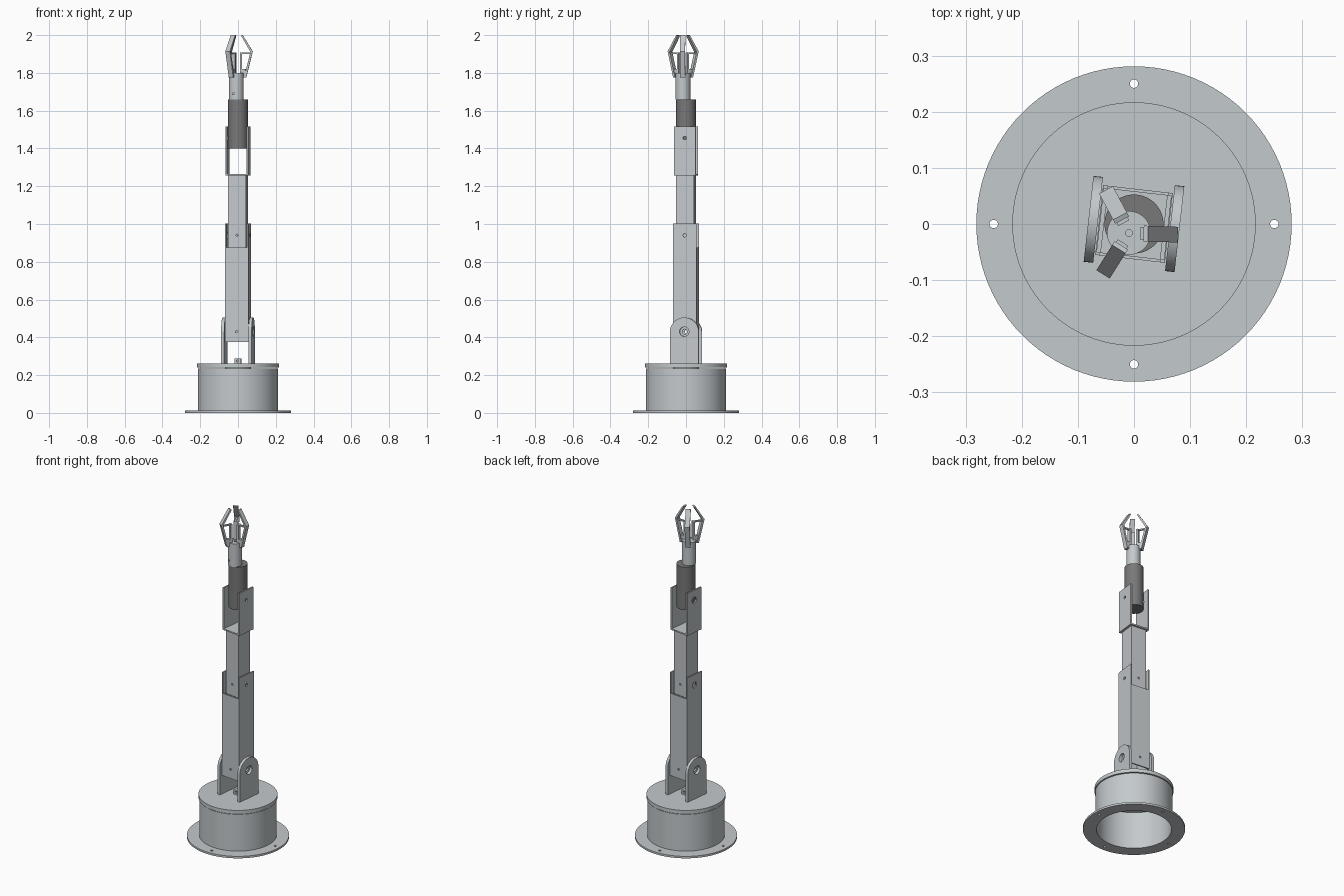
import bpy, bmesh, math
from mathutils import Matrix, Vector

cube = bpy.data.objects.get("Cube")
if cube:
    bpy.data.objects.remove(cube, do_unlink=True)


def material(name, rgb):
    m = bpy.data.materials.new(name)
    m.use_nodes = True
    m.diffuse_color = (*rgb, 1)
    m.node_tree.nodes["Principled BSDF"].inputs["Base Color"].default_value = (*rgb, 1)
    return m


METAL = material("light grey metal", (0.55, 0.585, 0.605))
DARK = material("dark grey motor", (0.19, 0.19, 0.19))
YAW = Matrix.Rotation(math.radians(-6.5), 4, 'Z')   # the arm is turned on its base


def finish(name, bm, mat=METAL):
    bmesh.ops.recalc_face_normals(bm, faces=bm.faces[:])
    me = bpy.data.meshes.new(name)
    bm.to_mesh(me)
    bm.free()
    me.materials.append(mat)
    o = bpy.data.objects.new(name, me)
    bpy.context.collection.objects.link(o)
    return o


def box(name, x, y, z, mat=METAL):
    """Box from (min, max) pairs."""
    bm = bmesh.new()
    bmesh.ops.create_cube(bm, size=1)
    for v in bm.verts:
        v.co = [(a + b) / 2 + c * (b - a) for c, (a, b) in zip(v.co, (x, y, z))]
    return finish(name, bm, mat)


def cyl(name, r, length, centre, axis='Z', n=64, mat=METAL):
    bm = bmesh.new()
    bmesh.ops.create_cone(bm, cap_ends=True, segments=n, radius1=r, radius2=r, depth=length)
    turn = {'X': Matrix.Rotation(math.pi / 2, 4, 'Y'),
            'Y': Matrix.Rotation(math.pi / 2, 4, 'X'), 'Z': Matrix()}[axis]
    bmesh.ops.transform(bm, matrix=Matrix.Translation(centre) @ turn, verts=bm.verts)
    return finish(name, bm, mat)


def prism(name, pts, width, mat=METAL):
    """Outline in the xz plane, extruded evenly along y."""
    bm = bmesh.new()
    f = bm.faces.new([bm.verts.new((x, -width / 2, z)) for x, z in pts])
    ext = bmesh.ops.extrude_face_region(bm, geom=[f])
    verts = [e for e in ext["geom"] if isinstance(e, bmesh.types.BMVert)]
    bmesh.ops.translate(bm, vec=(0, width, 0), verts=verts)
    return finish(name, bm, mat)


def cut(o, *cutters):
    for c in cutters:
        c.hide_render = True
        m = o.modifiers.new("cut", 'BOOLEAN')
        m.object, m.operation, m.solver = c, 'DIFFERENCE', 'EXACT'
        bpy.context.view_layer.objects.active = o
        bpy.ops.object.modifier_apply(modifier=m.name)
        bpy.data.objects.remove(c, do_unlink=True)
    return o


def place(o, matrix):
    o.data.transform(matrix)
    return o


def hole(r, centre, axis, length=0.06):
    return cyl("cutter", r, length, centre, axis, 24)


# Base: drilled flange, hollow drum, turntable with a small gap below it
flange = cyl("base_flange", 0.281, 0.012, (0, 0, 0.006), n=96)
cut(flange, cyl("cutter", 0.206, 0.1, (0, 0, 0), n=96),
    *[hole(0.0075, (0.25 * math.cos(a), 0.25 * math.sin(a), 0), 'Z')
      for a in (0, math.pi / 2, math.pi, 3 * math.pi / 2)])
drum = cyl("base_drum", 0.213, 0.231, (0, 0, 0.1195), n=96)
cut(drum, cyl("cutter", 0.206, 0.3, (0, 0, 0.075), n=96))
cyl("turntable_hub", 0.07, 0.012, (0, 0, 0.237))
cyl("turntable", 0.217, 0.022, (0, 0, 0.25), n=96)

# Shaft block on the turntable
shaft = box("shaft_block", (-0.017, 0.017), (-0.017, 0.017), (0.259, 0.287))
place(cut(shaft, hole(0.006, (0, 0, 0.275), 'Y')), YAW)

# Shoulder brackets: round-topped plates with a large pivot hole
arch = [(-0.077, 0.259), (0.077, 0.259)]
arch += [(0.077 * math.cos(math.pi * i / 24), 0.428 + 0.077 * math.sin(math.pi * i / 24))
         for i in range(25)]
for side, name in ((1, "left"), (-1, "right")):
    b = prism("shoulder_bracket_" + name, arch, 0.017)
    place(b, Matrix.Translation((side * 0.073, 0, 0)) @ Matrix.Rotation(math.pi / 2, 4, 'Z'))
    place(cut(b, hole(0.025, (side * 0.073, 0, 0.43), 'X')), YAW)


def side_holes(x, z):
    """Pivot holes: narrow on the left plate, wide on the right plate."""
    return [hole(0.009, (x, 0, z), 'X'), hole(0.018, (-x, 0, z), 'X')]


# Lower arm: square tube whose side plates rise as a fork
H, T = 0.0625, 0.008
lower = box("lower_arm", (-H, H), (-H, H), (0.375, 1.003))
cut(lower,
    box("cutter", (T - H, H - T), (T - H, H - T), (0.3, 1.1)),
    box("cutter", (T - H, H - T), (-0.1, 0.1), (0.875, 1.1)),
    hole(0.006, (0, -H, 0.43), 'Y'), hole(0.006, (0, H, 0.43), 'Y'),
    hole(0.013, (H, 0, 0.43), 'X'), hole(0.013, (-H, 0, 0.43), 'X'),
    *side_holes(H, 0.94))
place(lower, YAW)

# Upper arm: slimmer tube held in the fork
U = 0.047
upper = box("upper_arm", (-U, U), (-U, U), (0.872, 1.26))
cut(upper, box("cutter", (T - U, U - T), (T - U, U - T), (0.8, 1.3)),
    hole(0.006, (0, -U, 0.94), 'Y'), hole(0.006, (0, U, 0.94), 'Y'))
place(upper, YAW)

# Wrist fork: U-shaped bracket on the upper arm
W = 0.061
fork = box("wrist_fork", (-W, W), (-0.058, 0.058), (1.258, 1.515))
cut(fork, box("cutter", (T - W, W - T), (-0.1, 0.1), (1.266, 1.6)), *side_holes(W, 1.455))
place(fork, YAW)

# Wrist motor
cyl("wrist_motor", 0.0525, 0.26, (0, 0, 1.53), mat=DARK)

# Gripper: body, then three identical claws around its axis
GX, GY = -0.009, -0.016
body = cyl("gripper_body", 0.039, 0.14, (GX, GY, 1.729), n=48)
cut(body, hole(0.006, (GX, GY, 1.8), 'Z'), hole(0.005, (GX - 0.015, GY - 0.035, 1.69), 'Y', 0.03))

claw = [(0.053, 1.775), (0.087, 1.914), (0.034, 2.0), (0.026, 1.997),
        (0.075, 1.911), (0.042, 1.778)]
for i in range(3):
    m = Matrix.Translation((GX, GY, 0)) @ Matrix.Rotation(math.radians(120 * i - 2), 4, 'Z')
    n = str(i + 1)
    place(prism("claw_" + n, claw, 0.028), m)
    place(box("claw_post_" + n, (0.02, 0.031), (-0.011, 0.011), (1.79, 1.908)), m)
    place(box("claw_knuckle_" + n, (0.03, 0.05), (-0.009, 0.009), (1.775, 1.82)), m)
    place(box("claw_link_" + n, (0.028, 0.079), (-0.005, 0.005), (1.9, 1.908)), m)

# Smooth the round walls, keep the edges sharp
bpy.ops.object.select_all(action='DESELECT')
for o in bpy.context.collection.objects:
    if o.type == 'MESH':
        o.select_set(True)
        bpy.context.view_layer.objects.active = o
bpy.ops.object.shade_smooth_by_angle(angle=math.radians(30))
